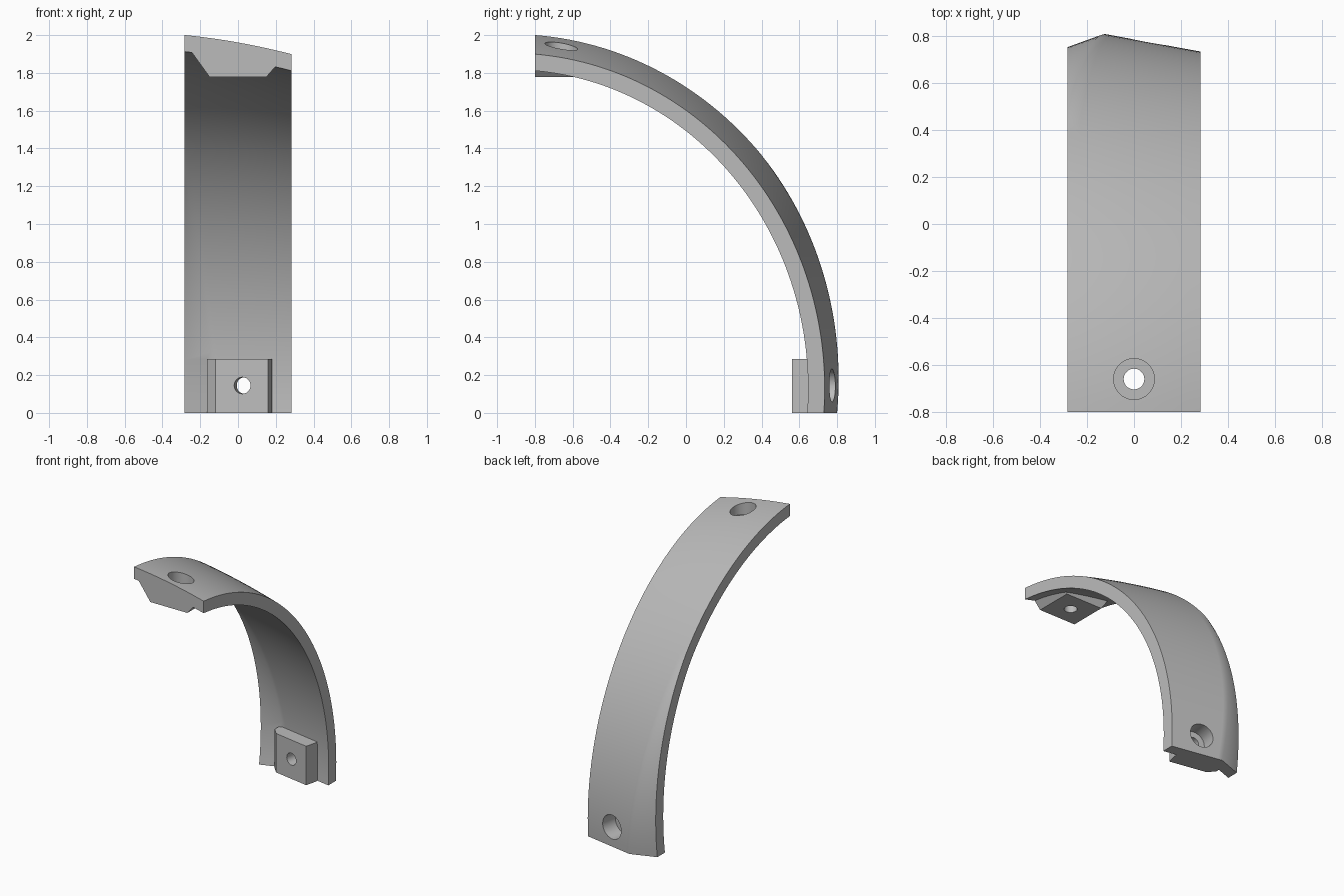
import bpy, bmesh, math

if "Cube" in bpy.data.objects:
    bpy.data.objects.remove(bpy.data.objects["Cube"])

grey = bpy.data.materials.new("plain grey")
grey.use_nodes = True
grey.diffuse_color = (0.5, 0.5, 0.5, 1)
grey.node_tree.nodes["Principled BSDF"].inputs["Base Color"].default_value = (0.5, 0.5, 0.5, 1)

HALF = 0.282                # half width of the band
RIDGE = -0.10               # x of the ridge at the foot
RIDGE_TOP = 1.35            # height where the ridge runs out at the edge
SLOPE = 0.184               # lean of the foot across the band
WALL = 0.088                # wall thickness
CENTRE_Y, CENTRE_Z = -0.93, 0.13
END = -0.80                 # y of the upper end
STEPS = 60
COLUMNS = 12


def finish(bm, name):
    bmesh.ops.recalc_face_normals(bm, faces=bm.faces[:])
    mesh = bpy.data.meshes.new(name)
    bm.to_mesh(mesh)
    bm.free()
    mesh.materials.append(grey)
    obj = bpy.data.objects.new(name, mesh)
    bpy.context.collection.objects.link(obj)
    return obj


def arc_point(x, t, inset):
    """Main surface of the band: t = 0 at the foot, t = 1 at the upper end."""
    foot = 0.80 - SLOPE * (x - RIDGE) - inset
    top = 1.961 - 0.179 * x - 0.14 * x * x - inset
    # ellipse through the foot (z = 0) and the upper end (y = END)
    rx, rz = foot - CENTRE_Y, top - CENTRE_Z
    for _ in range(6):
        first = -math.asin(CENTRE_Z / rz)
        last = math.acos((END - CENTRE_Y) / rx)
        rx = (foot - CENTRE_Y) / math.cos(first)
        rz = (top - CENTRE_Z) / math.sin(last)
    a = first + (last - first) * t
    return CENTRE_Y + rx * math.cos(a), CENTRE_Z + rz * math.sin(a)


def make_band():
    bm = bmesh.new()
    rings = []
    for j in range(STEPS + 1):
        t = j / STEPS
        # the ridge fans out to the edge; the facet beside it is bevelled off
        height = arc_point(RIDGE, t, 0)[1]
        ridge = RIDGE - (HALF + RIDGE) * min(height / RIDGE_TOP, 1)
        start = max(ridge, 0.008 - HALF)
        xs = [-HALF] + [start + (HALF - start) * i / COLUMNS for i in range(COLUMNS + 1)]
        ring = []
        for x, inset in [(x, 0) for x in xs] + [(x, WALL) for x in reversed(xs)]:
            y, z = arc_point(x, t, inset)
            ring.append(bm.verts.new((x, y - 0.544 * max(0, ridge - x), z)))
        rings.append(ring)
    n = len(rings[0])
    for r, s in zip(rings, rings[1:]):
        for i in range(n):
            k = (i + 1) % n
            bm.faces.new((r[i], r[k], s[k], s[i]))
    for ring in (rings[0], rings[-1]):
        for i in range(n // 2 - 1):
            bm.faces.new((ring[i], ring[i + 1], ring[n - 2 - i], ring[n - 1 - i]))
    return finish(bm, "curved_band")


def prism(name, profile, place, start, stop):
    """Extrude a flat profile; place maps (u, v, depth) to a position."""
    bm = bmesh.new()
    a, b = [[bm.verts.new(place(u, v, d)) for u, v in profile] for d in (start, stop)]
    bm.faces.new(a)
    bm.faces.new(b)
    for i in range(len(a)):
        k = (i + 1) % len(a)
        bm.faces.new((a[i], a[k], b[k], b[i]))
    return finish(bm, name)


def circle(r, sides=40):
    return [(r * math.cos(2 * math.pi * i / sides), r * math.sin(2 * math.pi * i / sides))
            for i in range(sides)]


def along_y(u, v, d):
    return u, d, v


def along_z(u, v, d):
    return u, v, d


def upper_axis(u, v, d):
    return u, v - 0.66, d


def foot_axis(u, v, d):
    """Bolt axis square to the leaning face of the foot pad."""
    lean = math.atan(SLOPE)
    c, s = math.cos(lean), math.sin(lean)
    return 0.023 + u * c + d * s, 0.585 - u * s + d * c, 0.145 + v


def combine(target, tool, operation):
    tool.hide_render = True
    mod = target.modifiers.new(operation.lower(), "BOOLEAN")
    mod.operation = operation
    mod.solver = "EXACT"
    mod.object = tool
    bpy.context.view_layer.objects.active = target
    bpy.ops.object.modifier_apply(modifier=mod.name)
    bpy.data.objects.remove(tool)


band = make_band()

# mounting pads under the upper end and inside the foot
upper_pad = prism("upper_pad", [(-0.26, 1.93), (-0.15, 1.778), (0.15, 1.778), (0.212, 1.85)],
                  along_y, END, -0.52)
foot_pad = prism("foot_pad", [(-0.165, 0.72), (-0.165, 0.66), (-0.12, 0.611),
                              (0.16, 0.56), (0.18, 0.64), (0.18, 0.69)],
                 along_z, 0, 0.285)
for pad in (upper_pad, foot_pad):
    combine(band, pad, "UNION")

# stepped bolt holes: wide recess from outside, narrow bore right through
for name, axis, floor, near, far in (("upper", upper_axis, 1.86, 1.6, 2.2),
                                     ("foot", foot_axis, 0.075, -0.3, 0.5)):
    combine(band, prism(name + "_recess", circle(0.087), axis, floor, far), "DIFFERENCE")
    combine(band, prism(name + "_bore", circle(0.044), axis, near, far), "DIFFERENCE")

# smooth shading with crisp rims
bpy.ops.object.select_all(action="DESELECT")
band.select_set(True)
bpy.context.view_layer.objects.active = band
bpy.ops.object.shade_smooth_by_angle(angle=math.radians(33))
